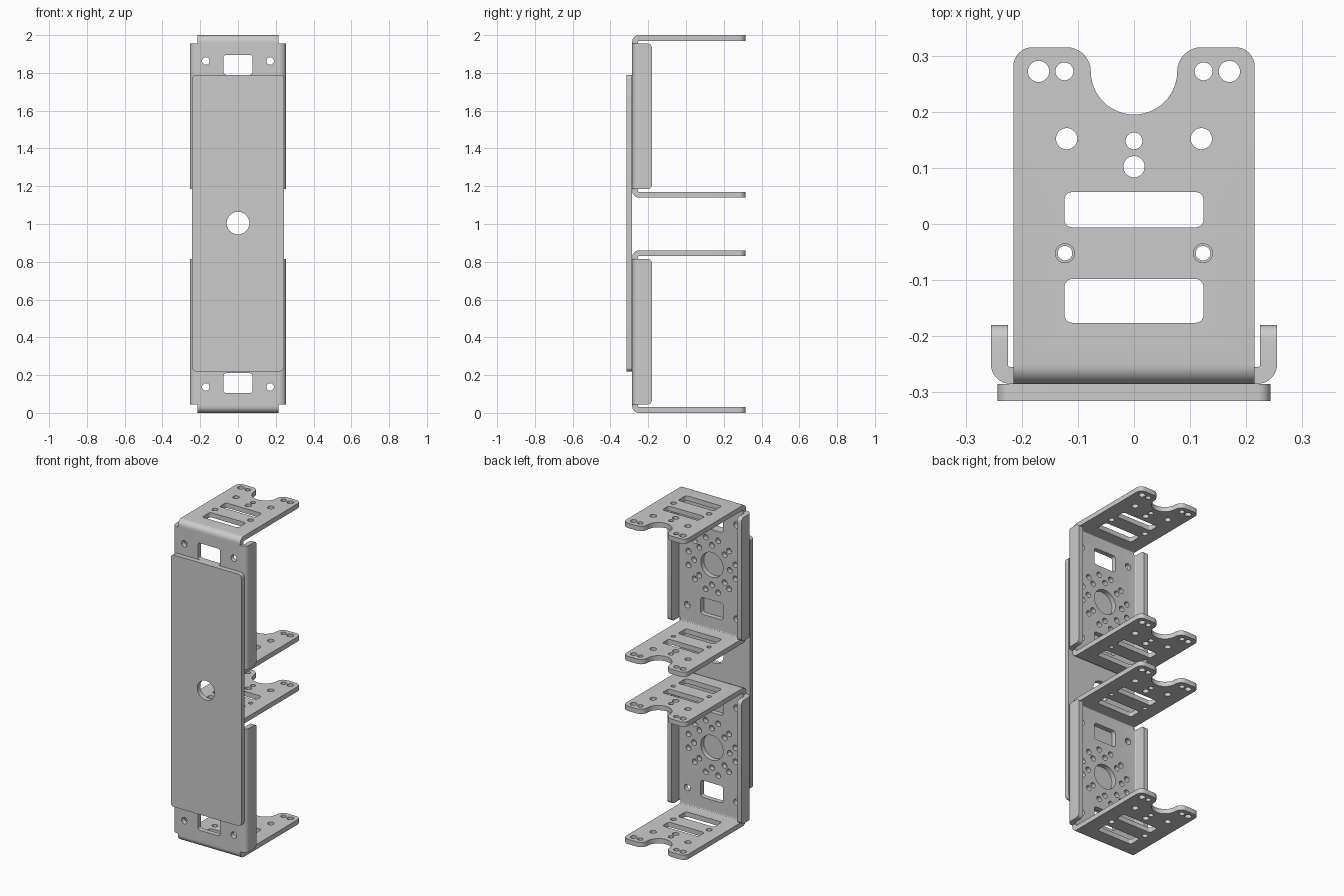
import bpy, bmesh
from math import pi, sin, cos, radians

if "Cube" in bpy.data.objects:
    bpy.data.objects.remove(bpy.data.objects["Cube"])

T = 0.03                 # sheet thickness
R = 0.035                # outer bend radius
ARC = R * pi / 2         # developed length of a bend
U0, V0 = 0.22, 0.395     # where side and end bends start
Y0 = -0.285              # outer face of the bracket wall


def arc(cx, cy, r, a0, a1, n=8):
    return [(cx + r * cos(radians(a0 + (a1 - a0) * i / n)),
             cy + r * sin(radians(a0 + (a1 - a0) * i / n))) for i in range(n + 1)]


def circle(cx, cy, r, n=28):
    return arc(cx, cy, r, 0, 360, n)[:-1]


def rounded_rect(x0, y0, x1, y1, r):
    return (arc(x1 - r, y1 - r, r, 0, 90, 5) + arc(x0 + r, y1 - r, r, 90, 180, 5)
            + arc(x0 + r, y0 + r, r, 180, 270, 5) + arc(x1 - r, y0 + r, r, 270, 360, 5))


def sheet(loops):
    """Flat sheet with holes as a bmesh, z from 0 to T."""
    cu = bpy.data.curves.new("blank", 'CURVE')
    cu.dimensions = '2D'
    cu.fill_mode = 'BOTH'
    cu.extrude = T / 2
    for pts in loops:
        sp = cu.splines.new('POLY')
        sp.points.add(len(pts) - 1)
        for p, (x, y) in zip(sp.points, pts):
            p.co = (x, y, 0, 1)
        sp.use_cyclic_u = True
    ob = bpy.data.objects.new("blank", cu)
    bpy.context.collection.objects.link(ob)
    dg = bpy.context.evaluated_depsgraph_get()
    me = bpy.data.meshes.new_from_object(ob.evaluated_get(dg))
    bm = bmesh.new()
    bm.from_mesh(me)
    bpy.data.objects.remove(ob)
    bpy.data.curves.remove(cu)
    bpy.data.meshes.remove(me)
    bmesh.ops.remove_doubles(bm, verts=bm.verts[:], dist=1e-5)
    for v in bm.verts:
        v.co.z += T / 2
    return bm


def finish(bm, name):
    bmesh.ops.recalc_face_normals(bm, faces=bm.faces[:])
    me = bpy.data.meshes.new(name)
    bm.to_mesh(me)
    bm.free()
    ob = bpy.data.objects.new(name, me)
    bpy.context.collection.objects.link(ob)
    bpy.ops.object.select_all(action='DESELECT')
    ob.select_set(True)
    bpy.context.view_layer.objects.active = ob
    bpy.ops.object.shade_smooth_by_angle(angle=radians(30))
    return ob


def fold(s, s0, w):
    """Flat coordinate -> (position along wall, height off wall)."""
    sign, d = (1 if s >= 0 else -1), abs(s) - s0
    if d <= 0:
        return s, w
    a = min(d / R, pi / 2)
    return (sign * (s0 + (R - w) * sin(a)),
            R - (R - w) * cos(a) + max(d - ARC, 0))


def flat(y):
    """Flange y position -> position on the flat pattern."""
    return y - Y0 - R + V0 + ARC


def bracket_loops():
    # outline: one quarter of the cross-shaped blank, then mirrored
    ut = U0 + ARC + 0.105 - R
    q = (arc(0, flat(0.272), 0.077, -90, 0, 12)
         + arc(0.120, flat(0.272), 0.043, 180, 90)
         + arc(0.181, flat(0.281), 0.034, 90, 0)
         + [(0.215, 0.385)]
         + arc(ut - 0.025, 0.36, 0.025, 90, 0, 6))
    back = q[:0:-1]
    loops = [q + [(x, -y) for x, y in back] + [(-x, -y) for x, y in q]
             + [(-x, y) for x, y in back]]
    # end flange holes and slots
    for s in (1, -1):
        holes = [(0, 0.148, 0.015), (0, 0.102, 0.019)]
        for m in (1, -1):
            holes += [(m * 0.17, 0.272, 0.019), (m * 0.124, 0.272, 0.016),
                      (m * 0.12, 0.152, 0.019),
                      (m * 0.123, -0.052, 0.017 if s > 0 else 0.013)]
        loops += [circle(x, s * flat(y), r) for x, y, r in holes]
        for a, b in ((-0.006, 0.057), (-0.176, -0.098)):
            lo, hi = sorted((s * flat(a), s * flat(b)))
            loops.append(rounded_rect(-0.124, lo, 0.124, hi, 0.014))
        # wall windows and corner holes
        lo, hi = sorted((s * 0.22, s * 0.325))
        loops.append(rounded_rect(-0.077, lo, 0.077, hi, 0.015))
        loops += [circle(m * 0.17, s * 0.293, 0.02) for m in (1, -1)]
    # hub hole and bolt circles
    loops.append(circle(0, 0, 0.077, 40))
    for n, off, r in ((8, 0, 0.123), (12, 15, 0.167)):
        for i in range(n):
            a = radians(off + 360 * i / n)
            loops.append(circle(r * cos(a), r * sin(a), 0.017, 20))
    return loops


# folded brackets: cut along bend lines, then fold
def bracket(name, z, turn):
    bm = sheet(bracket_loops())
    n = 8
    for axis, s0 in ((0, U0), (1, V0)):
        for sign in (1, -1):
            for k in range(n + 1):
                co, no = [0, 0, 0], [0, 0, 0]
                co[axis], no[axis] = sign * (s0 + ARC * k / n), 1
                bmesh.ops.bisect_plane(bm, geom=bm.verts[:] + bm.edges[:] + bm.faces[:],
                                       plane_co=co, plane_no=no, dist=1e-6)
    for v in bm.verts:
        x, y, w = v.co
        if abs(x) > U0:
            px, h = fold(x, U0, w)
            pz = y
        else:
            pz, h = fold(y, V0, w)
            px = x
        v.co = (px, Y0 + h, pz)
    ob = finish(bm, name)
    ob.location.z = z
    ob.rotation_euler.y = turn


bracket("upper_bracket", 1.57, 0)
bracket("lower_bracket", 0.43, pi)

# front joining plate
bm = sheet([rounded_rect(-0.243, -0.785, 0.243, 0.785, 0.022), circle(0, 0, 0.06, 48)])
for v in bm.verts:
    x, y, w = v.co
    v.co = (x, Y0 - T + w, y)
finish(bm, "front_plate").location.z = 1.005
